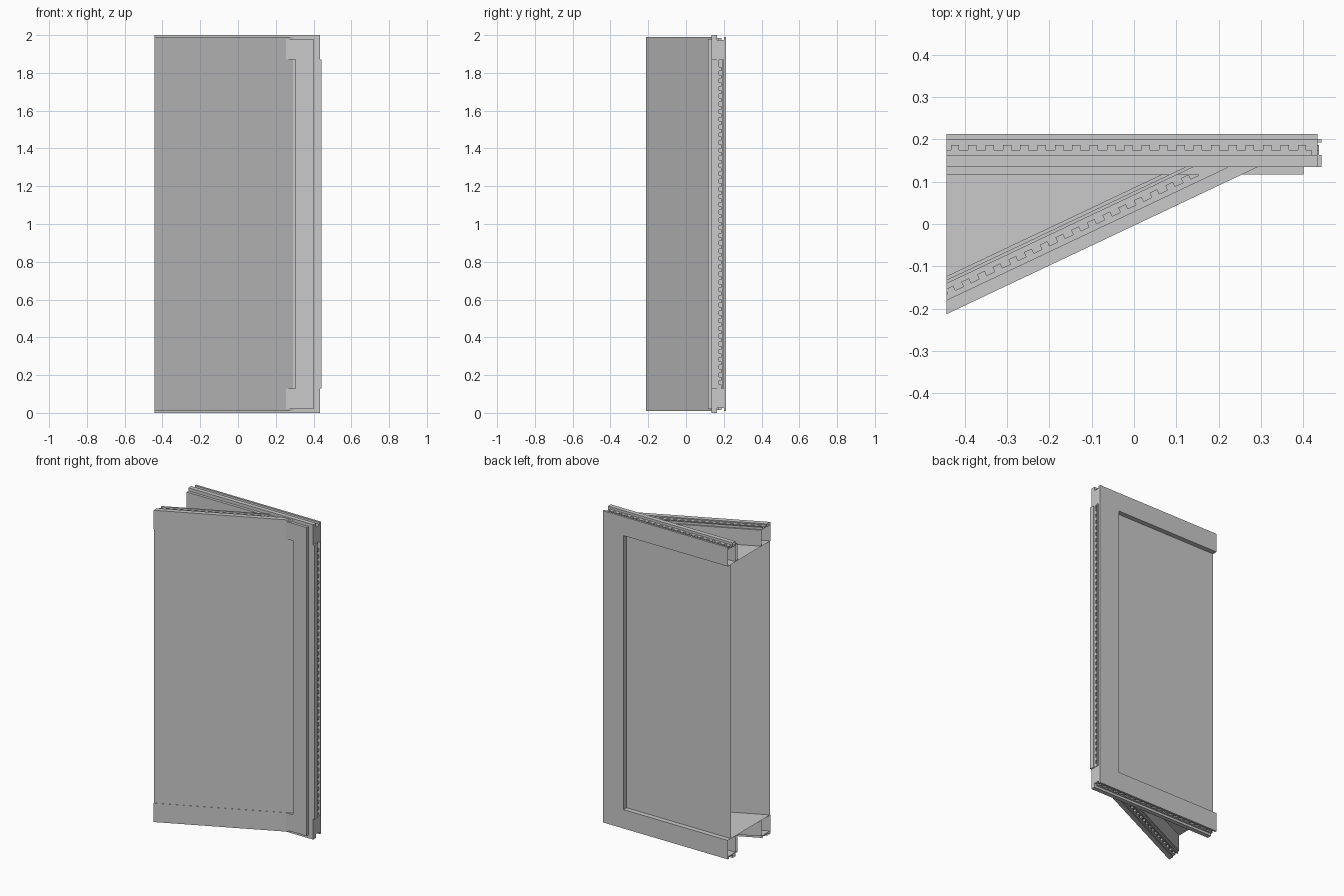
import bpy, bmesh, math
from mathutils import Matrix, Vector

if "Cube" in bpy.data.objects:
    bpy.data.objects.remove(bpy.data.objects["Cube"])

grey = bpy.data.materials.new("frame grey")
grey.diffuse_color = (0.59, 0.59, 0.59, 1)
grey.use_nodes = True
grey.node_tree.nodes["Principled BSDF"].inputs["Base Color"].default_value = grey.diffuse_color

LEFT = -0.443                     # cut, open end of the model
RIGHT = 0.434
LOW, HIGH = 0.13, 1.87            # inner edges of the rails
TILT = math.atan2(0.345, 0.73)    # angle of the slanted panel
SLANT = Matrix.Translation((LEFT, -0.213, 0)) @ Matrix.Rotation(TILT, 4, 'Z')


def finish(name, bm):
    bmesh.ops.recalc_face_normals(bm, faces=bm.faces[:])
    # the sections are hollow where the model is cut off
    ends = [f for f in bm.faces if all(abs(v.co.x - LEFT) < 1e-4 for v in f.verts)]
    bmesh.ops.delete(bm, geom=ends, context='FACES')
    me = bpy.data.meshes.new(name)
    bm.to_mesh(me)
    bm.free()
    me.materials.append(grey)
    ob = bpy.data.objects.new(name, me)
    bpy.context.collection.objects.link(ob)
    return ob


def part(name, boxes, matrix=None, cuts=(), both=False):
    """Boxes are (x0, x1, y0, y1, z0, z1); both repeats them at the bottom."""
    bm = bmesh.new()
    if both:
        boxes = boxes + [(a, b, c, d, 2 - f, 2 - e) for a, b, c, d, e, f in boxes]
    for x0, x1, y0, y1, z0, z1 in boxes:
        m = Matrix.Translation(((x0 + x1) / 2, (y0 + y1) / 2, (z0 + z1) / 2))
        m = m @ Matrix.Diagonal((x1 - x0, y1 - y0, z1 - z0, 1))
        bmesh.ops.create_cube(bm, size=1, matrix=m)
    if matrix:
        bm.transform(matrix)
    for co, no in cuts:
        bmesh.ops.bisect_plane(bm, geom=bm.verts[:] + bm.edges[:] + bm.faces[:],
                               plane_co=Vector(co), plane_no=Vector(no), clear_outer=True)
        rim = [e for e in bm.edges if e.is_boundary]
        if rim:
            bmesh.ops.holes_fill(bm, edges=rim, sides=0)
    return finish(name, bm)


def steps(start, end, pitch=0.041):
    return [start + i * pitch for i in range(int((end - start) / pitch + 0.5))]


# straight panel: top and bottom rails with flange, lip and toothed gasket
part("straight_rails", [
    (LEFT, RIGHT, 0.135, 0.213, HIGH, 1.975),
    (LEFT, RIGHT, 0.135, 0.163, 1.975, 2.0),
    (LEFT, RIGHT, 0.200, 0.213, 1.975, 1.99)], both=True)
part("straight_gasket",
     [(LEFT, 0.42, 0.163, 0.175, 1.975, 1.985)] +
     [(x, x + 0.02, 0.175, 0.187, 1.975, 1.985) for x in steps(LEFT + 0.01, 0.42)], both=True)

# straight panel: upright stile with the same edge profile
part("stile", [
    (0.29, 0.42, 0.135, 0.213, LOW, HIGH),
    (0.42, 0.443, 0.135, 0.163, LOW, HIGH),
    (0.42, RIGHT, 0.200, 0.213, LOW, HIGH),
    (0.42, 0.443, 0.193, 0.200, LOW, HIGH)])
part("stile_gasket",
     [(0.42, 0.437, 0.163, 0.175, LOW, HIGH)] +
     [(0.42, 0.437, 0.175, 0.187, z, z + 0.02) for z in steps(LOW, HIGH)])

# thin facing frame on the front of the straight panel
part("facing_frame", [
    (LEFT, 0.40, 0.117, 0.135, HIGH, 1.98),
    (LEFT, 0.40, 0.117, 0.135, 0.02, LOW),
    (0.304, 0.40, 0.117, 0.135, LOW, HIGH)])

# slanted panel: rails trimmed at the cut end and against the straight panel
trim = [((LEFT, 0, 0), (-1, 0, 0)), ((0, 0.135, 0), (0, 1, 0))]
part("slanted_rails", [
    (-0.1, 1, 0, 0.081, HIGH, 1.972),
    (-0.1, 1, 0, 0.030, 1.972, 1.99),
    (-0.1, 1, 0.065, 0.073, 1.972, 1.986)], SLANT, trim, both=True)
part("slanted_gasket",
     [(-0.1, 1, 0.030, 0.042, 1.972, 1.983)] +
     [(u, u + 0.02, 0.042, 0.054, 1.972, 1.983) for u in steps(-0.1, 0.9)],
     SLANT, trim, both=True)

# hollow wedge forming the panes of both panels, open at the cut end
bm = bmesh.new()
outline = [(LEFT, -0.211), (0.304, 0.142), (0.304, 0.182), (LEFT, 0.182)]
base = bm.faces.new([bm.verts.new((x, y, LOW)) for x, y in outline])
top = bmesh.ops.extrude_face_region(bm, geom=[base])["geom"]
bmesh.ops.translate(bm, vec=(0, 0, HIGH - LOW),
                    verts=[v for v in top if isinstance(v, bmesh.types.BMVert)])
finish("infill_wedge", bm)
